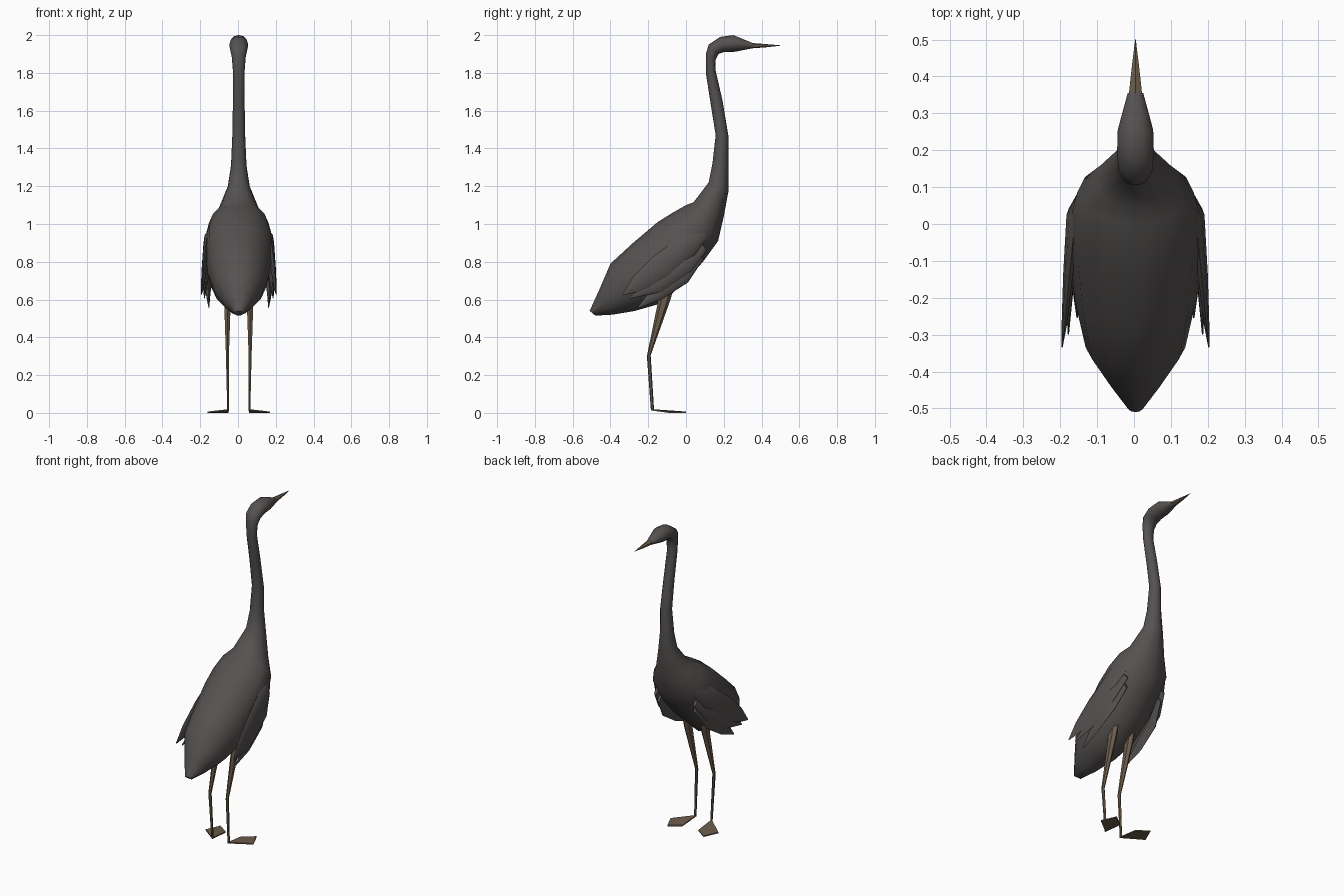
import bpy, bmesh, math
from mathutils import Vector

cube = bpy.data.objects.get("Cube")
if cube:
    bpy.data.objects.remove(cube, do_unlink=True)

CX = 0.004  # centre line of the bird


def material(name, rgb):
    m = bpy.data.materials.new(name)
    m.use_nodes = True
    m.diffuse_color = (*rgb, 1)
    bsdf = m.node_tree.nodes["Principled BSDF"]
    bsdf.inputs["Base Color"].default_value = (*rgb, 1)
    bsdf.inputs["Roughness"].default_value = 0.9
    return m


GREY = material("dark grey plumage", (0.09, 0.083, 0.08))
BROWN = material("horn brown", (0.15, 0.108, 0.07))


def finish(bm, name, mat, angle):
    bmesh.ops.recalc_face_normals(bm, faces=bm.faces)
    me = bpy.data.meshes.new(name)
    bm.to_mesh(me)
    bm.free()
    me.materials.append(mat)
    ob = bpy.data.objects.new(name, me)
    bpy.context.collection.objects.link(ob)
    bpy.ops.object.select_all(action='DESELECT')
    ob.select_set(True)
    bpy.context.view_layer.objects.active = ob
    bpy.ops.object.shade_smooth_by_angle(angle=math.radians(angle))
    return ob


def loft(name, stations, mat, sides=12, angle=60):
    """Elliptical rings; station = top y, top z, bottom y, bottom z, half width, centre x."""
    bm = bmesh.new()
    rings = []
    for ty, tz, by, bz, hw, cx in stations:
        top, low = Vector((cx, ty, tz)), Vector((cx, by, bz))
        mid, up = (top + low) / 2, (top - low) / 2
        ring = []
        for i in range(sides):
            a = math.tau * i / sides
            ring.append(bm.verts.new(mid + up * math.cos(a) + Vector((hw * math.sin(a), 0, 0))))
        rings.append(ring)
    for r, s in zip(rings, rings[1:]):
        for i in range(sides):
            j = (i + 1) % sides
            bm.faces.new((r[i], r[j], s[j], s[i]))
    bm.faces.new(rings[0])
    bm.faces.new(rings[-1])
    return finish(bm, name, mat, angle)


# Tail, body, neck and head as one skin
body = [
    (-.51, .54, -.48, .515, .022),
    (-.46, .65, -.39, .52, .075),
    (-.40, .79, -.27, .54, .135),
    (-.28, .90, -.13, .58, .165),
    (-.15, 1.01, 0, .70, .178),
    (-.07, 1.06, .09, .80, .178),
    (0, 1.10, .17, .91, .158),
    (.04, 1.115, .20, 1.04, .108),
    (.12, 1.22, .226, 1.18, .058),
    (.14, 1.32, .224, 1.30, .041),
    (.157, 1.47, .224, 1.47, .034),
    (.13, 1.64, .194, 1.65, .031),
    (.105, 1.80, .155, 1.82, .031),
    (.105, 1.90, .157, 1.87, .037),
    (.12, 1.95, .172, 1.90, .046),
    (.18, 1.99, .20, 1.91, .05),
    (.25, 2.0, .26, 1.912, .048),
    (.30, 1.98, .30, 1.92, .036),
    (.355, 1.957, .355, 1.931, .021),
]
loft("body_neck_head", [(*s, CX) for s in body], GREY)

# Beak
loft("beak", [(.35, 1.958, .35, 1.930, .021, CX),
              (.43, 1.952, .43, 1.936, .011, CX),
              (.50, 1.946, .50, 1.944, .001, CX)], BROWN, 6, 40)

# Folded wing: three overlapping feather blades, x given from the centre line
blades = {
    "upper_wing_feather": [
        (.10, 1.0, .13, .95, .012, .125),
        (0, .96, .05, .84, .022, .165),
        (-.17, .83, -.10, .71, .014, .182),
        (-.28, .72, -.25, .64, .008, .192),
        (-.335, .63, -.33, .625, .002, .199)],
    "middle_wing_feather": [
        (.08, .90, .11, .86, .01, .135),
        (-.02, .84, .03, .75, .018, .165),
        (-.18, .72, -.13, .64, .012, .178),
        (-.30, .61, -.295, .605, .002, .182)],
    "lower_wing_feather": [
        (.07, .85, .09, .81, .01, .125),
        (-.04, .76, .01, .69, .016, .152),
        (-.18, .66, -.13, .60, .012, .162),
        (-.255, .56, -.25, .555, .002, .158)],
}

# Leg stations: thigh, knee, ankle
leg = [
    (-.06, .68, -.15, .66, .024, .06),
    (-.082, .60, -.15, .58, .02, .06),
    (-.187, .305, -.207, .30, .009, .06),
    (-.169, .015, -.186, .015, .006, .056),
]

# Webbed foot: ankle, inner toe, middle toe, outer toe
toes = [(.052, -.185, .016), (.055, -.05, .003), (.125, 0, .003), (.165, -.09, .003)]


def foot(name, side):
    bm = bmesh.new()
    heel, inner, mid, outer = [
        [bm.verts.new((CX + side * x, y, h)) for h in (z + .004, z - .003)] for x, y, z in toes]
    for a, b in ((inner, mid), (mid, outer)):
        bm.faces.new((heel[0], a[0], b[0]))
        bm.faces.new((heel[1], b[1], a[1]))
    for a, b in ((heel, inner), (inner, mid), (mid, outer), (outer, heel)):
        bm.faces.new((a[0], b[0], b[1], a[1]))
    finish(bm, name, BROWN, 20)


for label, side in (("left", 1), ("right", -1)):
    for name, stations in blades.items():
        loft(f"{label}_{name}", [(*s[:5], CX + side * s[5]) for s in stations], GREY, 8, 50)
    loft(f"{label}_leg", [(*s[:5], CX + side * s[5]) for s in leg], BROWN, 6, 40)
    foot(f"{label}_foot", side)
